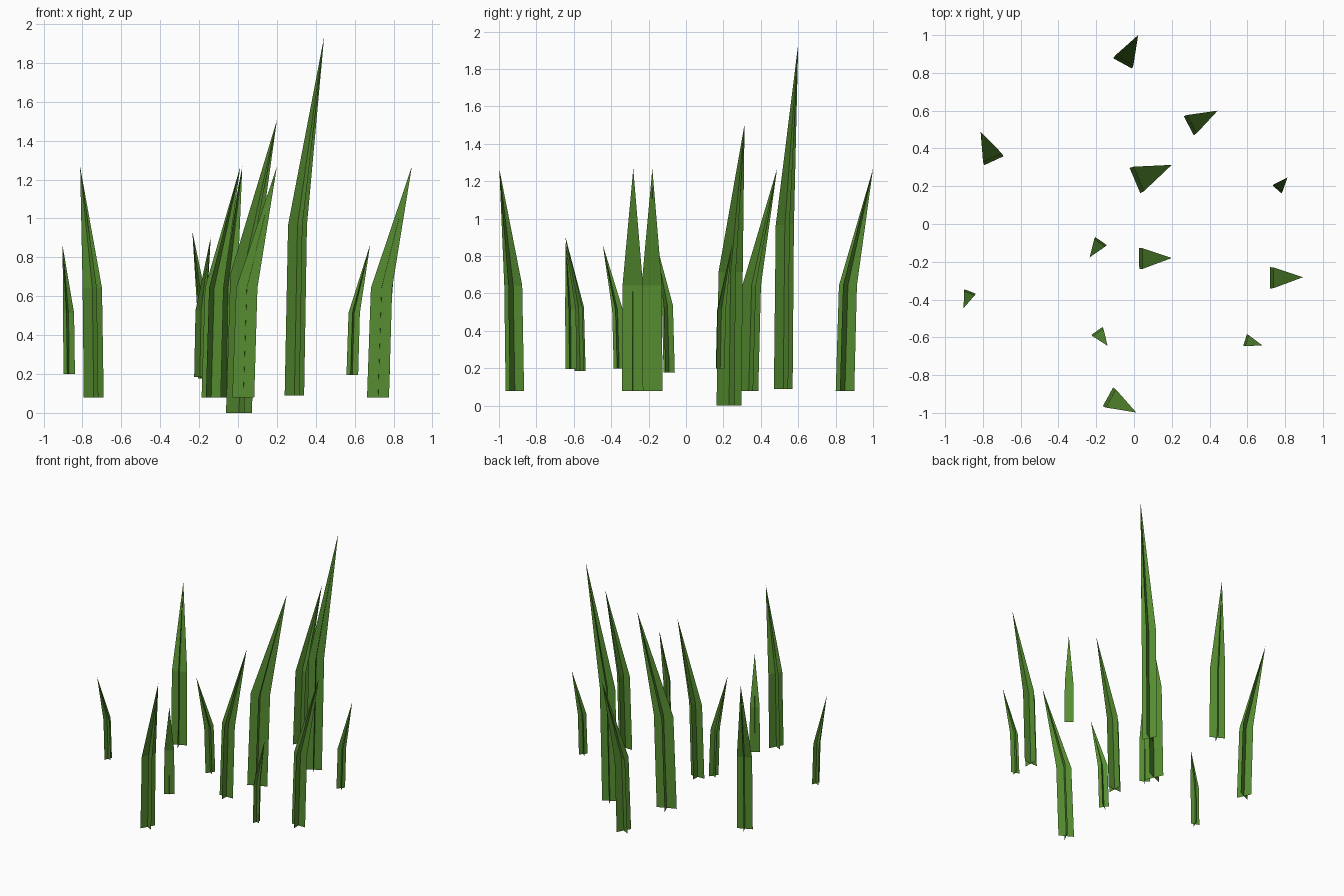
import bpy, bmesh
from mathutils import Vector

if "Cube" in bpy.data.objects:
    bpy.data.objects.remove(bpy.data.objects["Cube"])

# single flat green
green = bpy.data.materials.new("grass_green")
green.diffuse_color = (0.093, 0.27, 0.03, 1)
green.use_nodes = True
green.node_tree.nodes["Principled BSDF"].inputs["Base Color"].default_value = green.diffuse_color

KINK_H, KINK_LEAN, KINK_W = 0.475, 0.105, 0.97


def blade(name, base, tip, z0, z1, width):
    """Grass blade: two crossed flat sheets that bend once and meet in a tip."""
    lean = Vector((tip[0] - base[0], tip[1] - base[1], 0))
    along = lean.normalized()
    across = Vector((-along.y, along.x, 0))
    root = Vector((base[0], base[1], z0))
    kink = root + lean * KINK_LEAN + Vector((0, 0, (z1 - z0) * KINK_H))
    bm = bmesh.new()
    for side in (along, across):
        half = side * width / 2
        a, b = bm.verts.new(root - half), bm.verts.new(root + half)
        c, d = bm.verts.new(kink + half * KINK_W), bm.verts.new(kink - half * KINK_W)
        t = bm.verts.new((tip[0], tip[1], z1))
        bm.faces.new((a, b, c, d))
        bm.faces.new((d, c, t))
    mesh = bpy.data.meshes.new(name)
    bm.to_mesh(mesh)
    bm.free()
    mesh.materials.append(green)
    bpy.context.collection.objects.link(bpy.data.objects.new(name, mesh))


# large blades: base centre, tip, base height, tip height, width
blade("centre_blade", (0.005, 0.23), (0.2, 0.313), 0.0, 1.505, 0.145)
blade("tallest_blade", (0.29, 0.52), (0.443, 0.6), 0.09, 1.935, 0.113)

# medium blades
medium = [
    ((-0.06, 0.85), (0.022, 1.0)),
    ((-0.742, 0.335), (-0.812, 0.487)),
    ((0.027, -0.183), (0.2, -0.18)),
    ((0.72, -0.285), (0.894, -0.282)),
    ((-0.138, -0.915), (0.012, -0.998)),
]
for i, (base, tip) in enumerate(medium):
    blade(f"medium_blade_{i + 1}", base, tip, 0.078, 1.267, 0.113)

# small blades
small = [
    ((0.757, 0.183), (0.812, 0.246), 0.2, 0.86, 0.063),
    ((-0.175, -0.09), (-0.235, -0.177), 0.177, 0.935, 0.073),
    ((-0.868, -0.357), (-0.902, -0.445), 0.2, 0.86, 0.063),
    ((-0.196, -0.566), (-0.14, -0.645), 0.185, 0.905, 0.072),
    ((0.588, -0.614), (0.68, -0.643), 0.196, 0.867, 0.063),
]
for i, args in enumerate(small):
    blade(f"small_blade_{i + 1}", *args)
